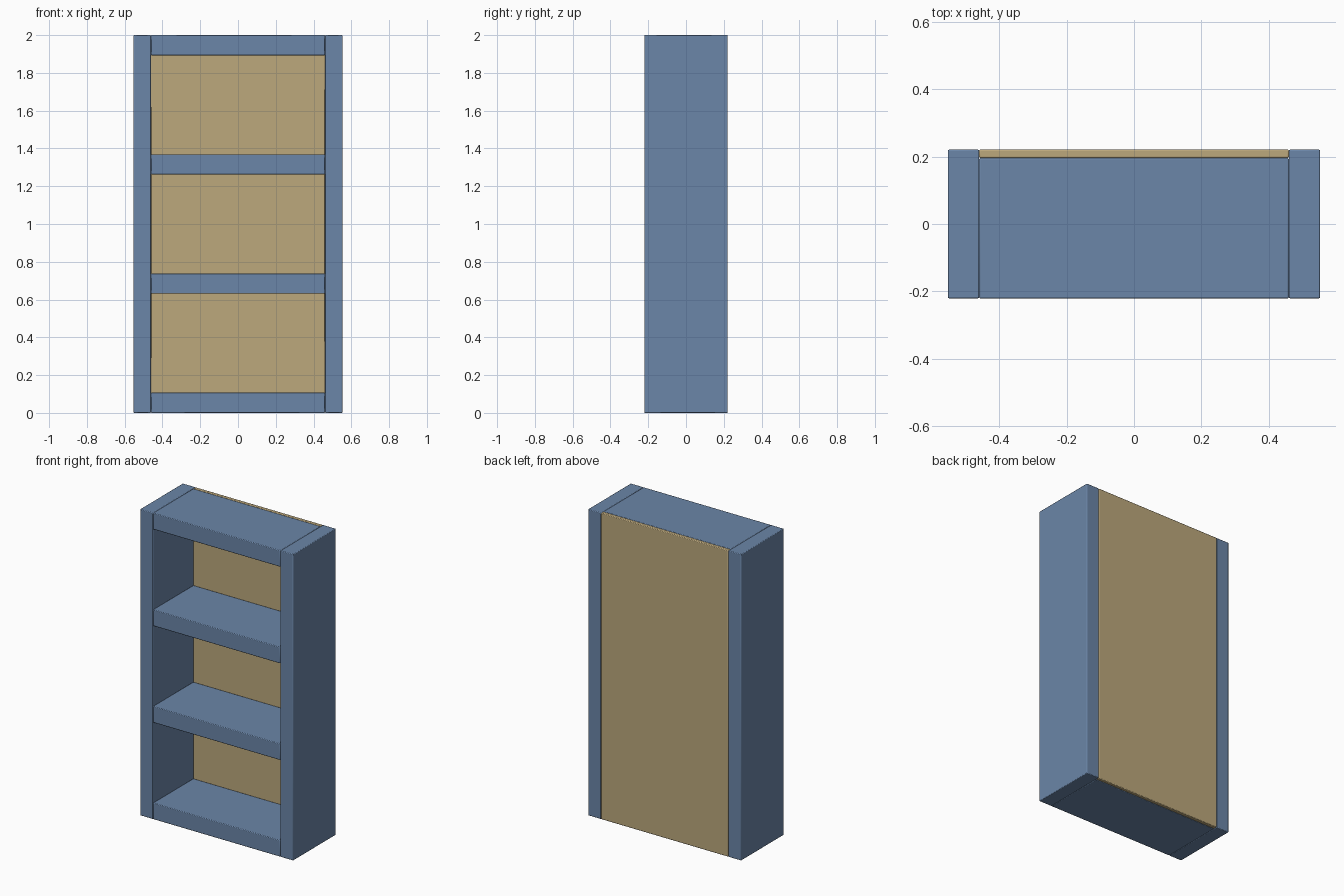
import bpy

if "Cube" in bpy.data.objects:
    bpy.data.objects.remove(bpy.data.objects["Cube"])


def material(name, rgb):
    mat = bpy.data.materials.new(name)
    mat.diffuse_color = (*rgb, 1.0)
    mat.use_nodes = True
    mat.node_tree.nodes["Principled BSDF"].inputs["Base Color"].default_value = mat.diffuse_color
    return mat


BLUE = material("slate_blue_paint", (0.147, 0.238, 0.392))
TAN = material("tan_board", (0.503, 0.392, 0.202))


def board(name, x, y, z, mat):
    """Box board with softened edges, from (min, max) ranges."""
    ranges = (x, y, z)
    bpy.ops.mesh.primitive_cube_add(size=1, location=[(a + b) / 2 for a, b in ranges])
    obj = bpy.context.object
    obj.name = name
    obj.scale = [b - a for a, b in ranges]
    bpy.ops.object.transform_apply(location=False, rotation=False, scale=True)
    obj.data.materials.append(mat)
    bevel = obj.modifiers.new("soft_edges", "BEVEL")
    bevel.width = 0.004
    bevel.segments = 2
    bpy.ops.object.shade_smooth_by_angle()
    return obj


HALF_W, INNER, HALF_D, HEIGHT = 0.553, 0.46, 0.221, 2.0
BACK_Y = 0.196        # where the shelves meet the back panel
THICK = 0.107

# Upright sides
board("left_side", (-HALF_W, -INNER), (-HALF_D, HALF_D), (0, HEIGHT), BLUE)
board("right_side", (INNER, HALF_W), (-HALF_D, HALF_D), (0, HEIGHT), BLUE)

# Bottom, two shelves and top, evenly spaced
names = ("bottom_board", "lower_shelf", "upper_shelf", "top_board")
for i, name in enumerate(names):
    z = i * (HEIGHT - THICK) / 3
    board(name, (-INNER, INNER), (-HALF_D, BACK_Y), (z, z + THICK), BLUE)

# Thin back panel between the sides
board("back_panel", (-INNER, INNER), (BACK_Y, HALF_D), (0, HEIGHT), TAN)
